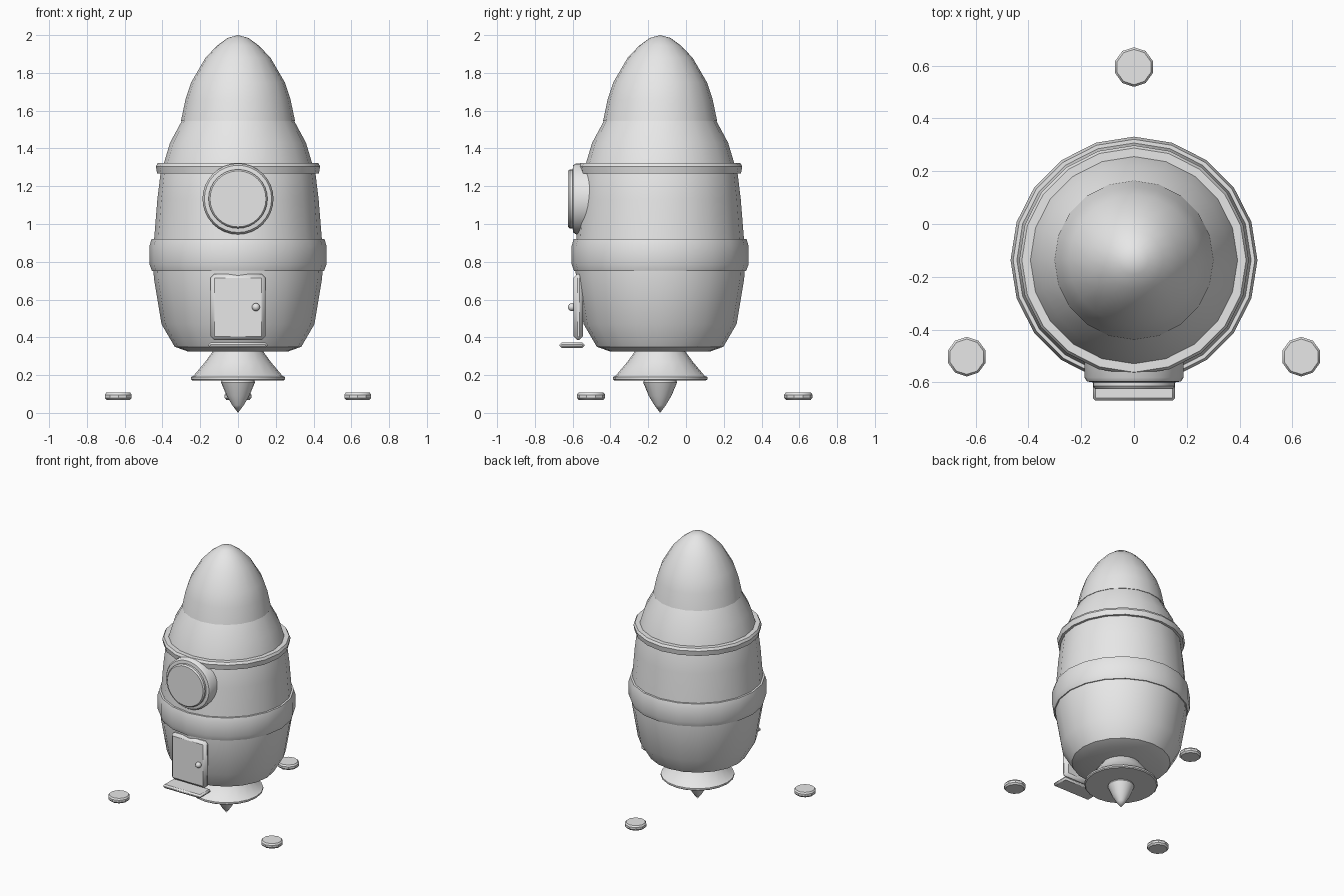
import bpy
import math
from mathutils import Matrix, Vector

cube = bpy.data.objects.get("Cube")
if cube:
    bpy.data.objects.remove(cube, do_unlink=True)

grey = bpy.data.materials.new("plain grey")
grey.use_nodes = True
colour = (0.8, 0.8, 0.8, 1)
grey.diffuse_color = colour
grey.node_tree.nodes["Principled BSDF"].inputs["Base Color"].default_value = colour

AXIS_Y = -0.137
UP = Matrix.Identity(4)
FORWARD = Matrix.Rotation(math.pi / 2, 4, "X")  # turns local z to -y


def finish(obj, angle):
    obj.data.materials.append(grey)
    bpy.ops.object.select_all(action="DESELECT")
    obj.select_set(True)
    bpy.context.view_layer.objects.active = obj
    bpy.ops.object.shade_smooth_by_angle(angle=math.radians(angle))
    return obj


def lathe(name, profile, sides=20, centre=(0, AXIS_Y, 0), turn=UP, angle=35):
    """Spin (radius, height) points, listed bottom to top, into a closed solid."""
    verts, rings, faces = [], [], []
    for r, h in profile:
        count = sides if r > 0 else 1
        rings.append(range(len(verts), len(verts) + count))
        for i in range(count):
            a = math.pi / 2 + math.tau * i / sides
            verts.append(turn @ Vector((r * math.cos(a), r * math.sin(a), h)) + Vector(centre))
    for low, high in zip(rings, rings[1:]):
        for i in range(sides):
            j = (i + 1) % sides
            if len(low) == 1:
                faces.append((low[0], high[j], high[i]))
            elif len(high) == 1:
                faces.append((low[i], low[j], high[0]))
            else:
                faces.append((low[i], low[j], high[j], high[i]))
    if len(rings[0]) > 1:
        faces.append(tuple(reversed(rings[0])))
    if len(rings[-1]) > 1:
        faces.append(tuple(rings[-1]))
    mesh = bpy.data.meshes.new(name)
    mesh.from_pydata(verts, [], faces)
    obj = bpy.data.objects.new(name, mesh)
    bpy.context.collection.objects.link(obj)
    return finish(obj, angle)


def box(name, centre, size, bevel):
    bpy.ops.mesh.primitive_cube_add(size=1, location=centre)
    obj = bpy.context.object
    obj.name = name
    obj.scale = size
    bpy.ops.object.transform_apply(location=False, rotation=False, scale=True)
    mod = obj.modifiers.new("edge bevel", "BEVEL")
    mod.width = bevel
    mod.segments = 1
    return finish(obj, 30)


# Hull, nose and the two bands
lathe("hull", [(0.265, 0.325), (0.335, 0.35), (0.405, 0.47), (0.445, 0.71),
               (0.452, 0.83), (0.444, 0.92), (0.427, 1.13), (0.41, 1.27),
               (0.39, 1.33), (0.36, 1.43), (0.298, 1.545)])
lathe("nose", [(0.302, 1.545), (0.278, 1.66), (0.248, 1.75), (0.172, 1.88),
               (0.11, 1.945), (0.055, 1.985), (0, 2.0)])
lathe("middle_band", [(0.44, 0.75), (0.455, 0.75), (0.468, 0.785),
                      (0.468, 0.885), (0.458, 0.92), (0.44, 0.92)])
lathe("upper_band", [(0.4, 1.267), (0.428, 1.267), (0.435, 1.305),
                     (0.425, 1.322), (0.38, 1.322)])

# Engine
lathe("nozzle", [(0.243, 0.172), (0.25, 0.178), (0.25, 0.19), (0.235, 0.197),
                 (0.175, 0.268), (0.13, 0.33)])
lathe("flame", [(0, 0), (0.03, 0.04), (0.06, 0.09), (0.09, 0.162), (0.085, 0.174)])

# Porthole
window = dict(sides=32, centre=(0, 0, 1.133), turn=FORWARD)
lathe("window_frame", [(0.188, 0.45), (0.188, 0.582), (0.178, 0.597), (0.158, 0.6)], **window)
lathe("window_glass", [(0.156, 0.55), (0.156, 0.615), (0.148, 0.625)], **window)

# Doorway
box("door", (0, -0.57, 0.56), (0.29, 0.05, 0.35), 0.02)
box("door_step", (0, -0.604, 0.358), (0.312, 0.132, 0.028), 0.011)
bpy.ops.mesh.primitive_uv_sphere_add(segments=16, ring_count=8, radius=0.021,
                                     location=(0.095, -0.604, 0.56))
bpy.context.object.name = "door_knob"
finish(bpy.context.object, 60)

# Three landing pads around the axis
for label, degrees in (("back", 90), ("right", 210), ("left", 330)):
    a = math.radians(degrees)
    spot = (0.732 * math.cos(a), AXIS_Y + 0.732 * math.sin(a), 0)
    lathe(label + "_landing_pad", [(0.065, 0.069), (0.075, 0.08), (0.075, 0.096), (0.067, 0.107)],
          sides=10, centre=spot, angle=30)
